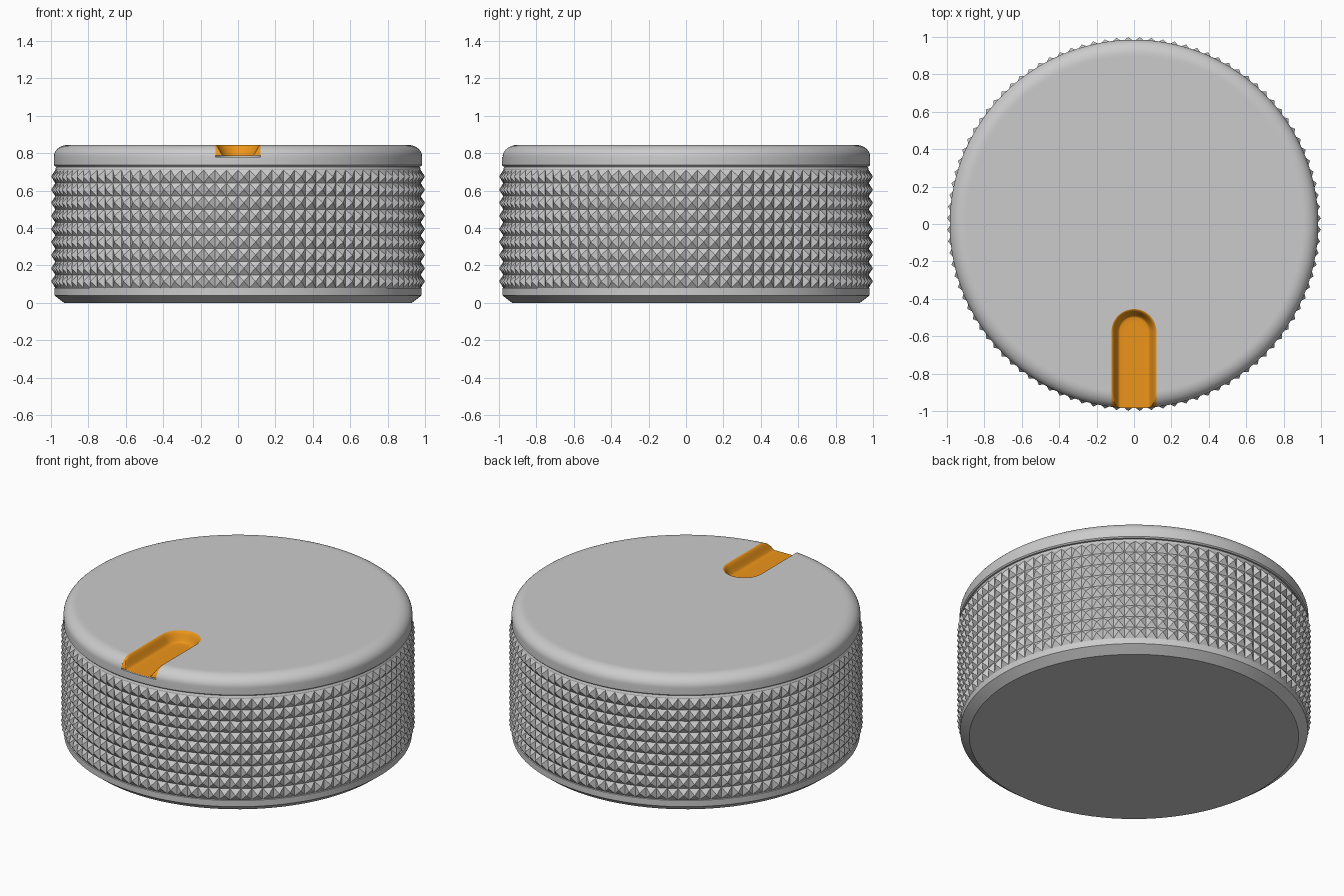
import bpy, bmesh, math
from math import sin, cos, pi, hypot, sqrt

if "Cube" in bpy.data.objects:
    bpy.data.objects.remove(bpy.data.objects["Cube"])

RIM, TOP, SHOULDER = 0.985, 0.845, 0.78
HALF_W, WALL, FLOOR, SLOT_Y = 0.12, 0.045, 0.785, -0.575


def make(name, bm, angle=None):
    bmesh.ops.recalc_face_normals(bm, faces=bm.faces)
    me = bpy.data.meshes.new(name)
    bm.to_mesh(me)
    bm.free()
    ob = bpy.data.objects.new(name, me)
    bpy.context.collection.objects.link(ob)
    if angle:
        smooth(ob, angle)
    return ob


def smooth(ob, angle):
    bpy.ops.object.select_all(action='DESELECT')
    ob.select_set(True)
    bpy.context.view_layer.objects.active = ob
    bpy.ops.object.shade_smooth_by_angle(angle=math.radians(angle))


def lathe(bm, profile, n):
    """Revolve (radius, z) points and cap both ends; returns the rings."""
    rings = [[bm.verts.new((r * sin(2 * pi * i / n), -r * cos(2 * pi * i / n), z))
              for i in range(n)] for r, z in profile]
    for a, b in zip(rings, rings[1:]):
        for i in range(n):
            j = (i + 1) % n
            bm.faces.new((a[i], a[j], b[j], b[i]))
    bm.faces.new(rings[0][::-1])
    bm.faces.new(rings[-1])
    return rings


# Body: chamfered foot, nine knurl rows, neck under the cap
COLS, ROWS, Z0, Z1 = 100, 9, 0.08, 0.71
rows = [(0.977, Z0 + (Z1 - Z0) * i / ROWS) for i in range(ROWS + 1)]
bm = bmesh.new()
lathe(bm, [(0.93, 0), (0.982, 0.04), (0.982, 0.078)] + rows
      + [(0.977, 0.715), (0.972, 0.727), (0.955, 0.737)], COLS)
knurl = [f for f in bm.faces if len(f.verts) == 4
         and Z0 + 0.01 < f.calc_center_median().z < Z1 - 0.01]
for v in bmesh.ops.poke(bm, faces=knurl)['verts']:
    k = 1.0 / hypot(v.co.x, v.co.y)
    v.co.x *= k
    v.co.y *= k
make("knurled_body", bm, 14)

# Cap: disc with an elliptical shoulder
RX, RZ = 0.08, TOP - SHOULDER
arc = [(RIM - RX + RX * cos(a * pi / 20), SHOULDER + RZ * sin(a * pi / 20)) for a in range(11)]
bm = bmesh.new()
lathe(bm, [(0.95, 0.73), (0.978, 0.73), (RIM, 0.737)] + arc + [(0.895, TOP)], 200)
cap = make("cap", bm)

# U-shaped cutter for the pointer slot
bm = bmesh.new()
outline = [(HALF_W, -1.2)] + [(HALF_W * cos(pi * i / 24), SLOT_Y + HALF_W * sin(pi * i / 24))
                              for i in range(25)] + [(-HALF_W, -1.2)]
base = bm.faces.new([bm.verts.new((x, y, SHOULDER + 0.0005)) for x, y in outline])
ext = bmesh.ops.extrude_face_region(bm, geom=[base])['geom']
for v in ext:
    if isinstance(v, bmesh.types.BMVert):
        v.co.z = 1.0
cutter = make("slot_cutter", bm)
cutter.hide_render = True
mod = cap.modifiers.new("slot", 'BOOLEAN')
mod.operation, mod.object, mod.solver = 'DIFFERENCE', cutter, 'EXACT'
bpy.context.view_layer.objects.active = cap
bpy.ops.object.modifier_apply(modifier="slot")
bpy.data.objects.remove(cutter)
smooth(cap, 30)


def slot_z(x, y, d):
    """Slot height: eased wall at distance d from the outline, clipped by the cap."""
    t = min(d / WALL, 1)
    wall = FLOOR + (TOP - FLOOR) * (0.5 + 0.5 * cos(pi * t))
    u = min(max((hypot(x, y) - RIM + RX) / RX, 0), 1)
    return min(wall, SHOULDER + RZ * sqrt(max(1 - u * u, 0)))


# Pointer slot lining: nested U loops from the rim down to the floor
bm = bmesh.new()
loops = []
for d in [WALL * i / 10 for i in range(11)] + [0.075, 0.1, 0.1199]:
    w = HALF_W - d
    end = -sqrt((RIM - 0.0005) ** 2 - w * w)
    leg = [end + (SLOT_Y - end) * (i / 24) ** 1.6 for i in range(24)]
    pts = [(w, y) for y in leg]
    pts += [(w * cos(pi * i / 24), SLOT_Y + w * sin(pi * i / 24)) for i in range(25)]
    pts += [(-w, y) for y in reversed(leg)]
    loops.append([bm.verts.new((x, y, slot_z(x, y, d))) for x, y in pts])
for a, b in zip(loops, loops[1:]):
    for i in range(len(a) - 1):
        bm.faces.new((a[i], a[i + 1], b[i + 1], b[i]))
bmesh.ops.remove_doubles(bm, verts=bm.verts, dist=0.0003)
slot = make("pointer_slot", bm, 40)
if sum(p.normal.z for p in slot.data.polygons) < 0:
    slot.data.flip_normals()
mat = bpy.data.materials.new("orange")
mat.diffuse_color = (0.85, 0.30, 0.01, 1)
mat.use_nodes = True
mat.node_tree.nodes["Principled BSDF"].inputs["Base Color"].default_value = mat.diffuse_color
slot.data.materials.append(mat)
